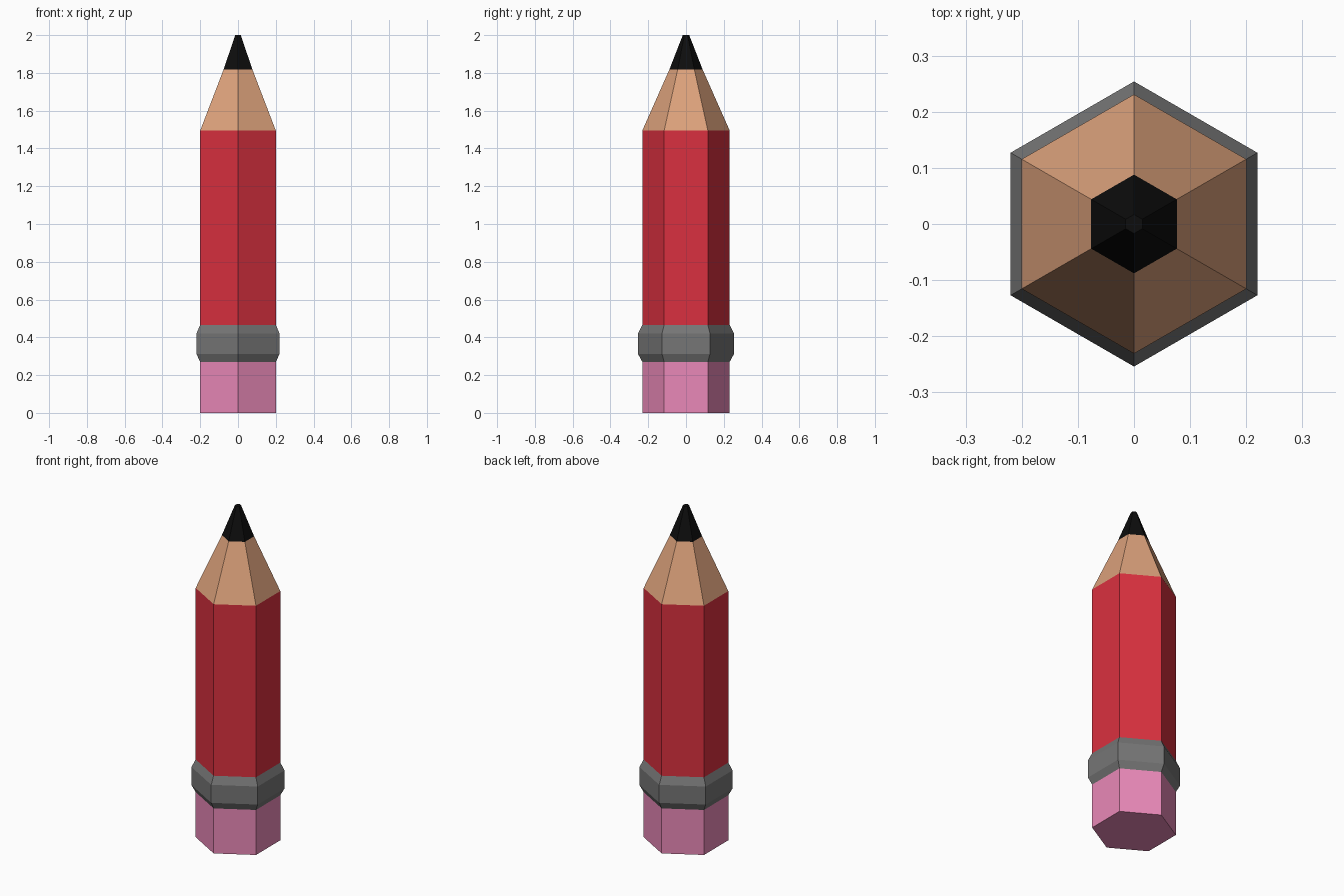
import bpy, bmesh
from math import sin, cos, pi

if "Cube" in bpy.data.objects:
    bpy.data.objects.remove(bpy.data.objects["Cube"])

SIDES = 6


def material(name, rgb):
    mat = bpy.data.materials.new(name)
    mat.diffuse_color = (*rgb, 1)
    mat.use_nodes = True
    mat.node_tree.nodes["Principled BSDF"].inputs["Base Color"].default_value = mat.diffuse_color
    return mat


def hex_part(name, profile, rgb, cap_bottom=False, cap_top=False):
    """Loft hexagonal rings through (radius, z) pairs, corners pointing along y."""
    bm = bmesh.new()
    rings = [[bm.verts.new((r * sin(i * 2 * pi / SIDES), r * cos(i * 2 * pi / SIDES), z))
              for i in range(SIDES)] for r, z in profile]
    for low, high in zip(rings, rings[1:]):
        for i in range(SIDES):
            j = (i + 1) % SIDES
            bm.faces.new((low[j], low[i], high[i], high[j]))
    if cap_bottom:
        bm.faces.new(rings[0])
    if cap_top:
        bm.faces.new(rings[-1][::-1])
    mesh = bpy.data.meshes.new(name)
    bm.to_mesh(mesh)
    bm.free()
    mesh.materials.append(material(name + "_colour", rgb))
    obj = bpy.data.objects.new(name, mesh)
    bpy.context.collection.objects.link(obj)
    return obj


R = 0.231  # corner radius of the barrel

# Eraser
hex_part("eraser", [(R, 0), (R, 0.27)], (0.82, 0.25, 0.48), cap_bottom=True)
# Metal band with bevelled edges
hex_part("metal_band", [(R, 0.27), (0.254, 0.312), (0.254, 0.42), (R, 0.466)], (0.18, 0.18, 0.18))
# Painted barrel
hex_part("barrel", [(R, 0.466), (R, 1.495)], (0.70, 0.03, 0.05))
# Sharpened wood
hex_part("wood_cone", [(R, 1.495), (0.088, 1.818)], (0.72, 0.36, 0.20))
# Graphite point with a tiny flat tip
hex_part("graphite_tip", [(0.088, 1.818), (0.017, 2.0)], (0.004, 0.004, 0.004), cap_top=True)
